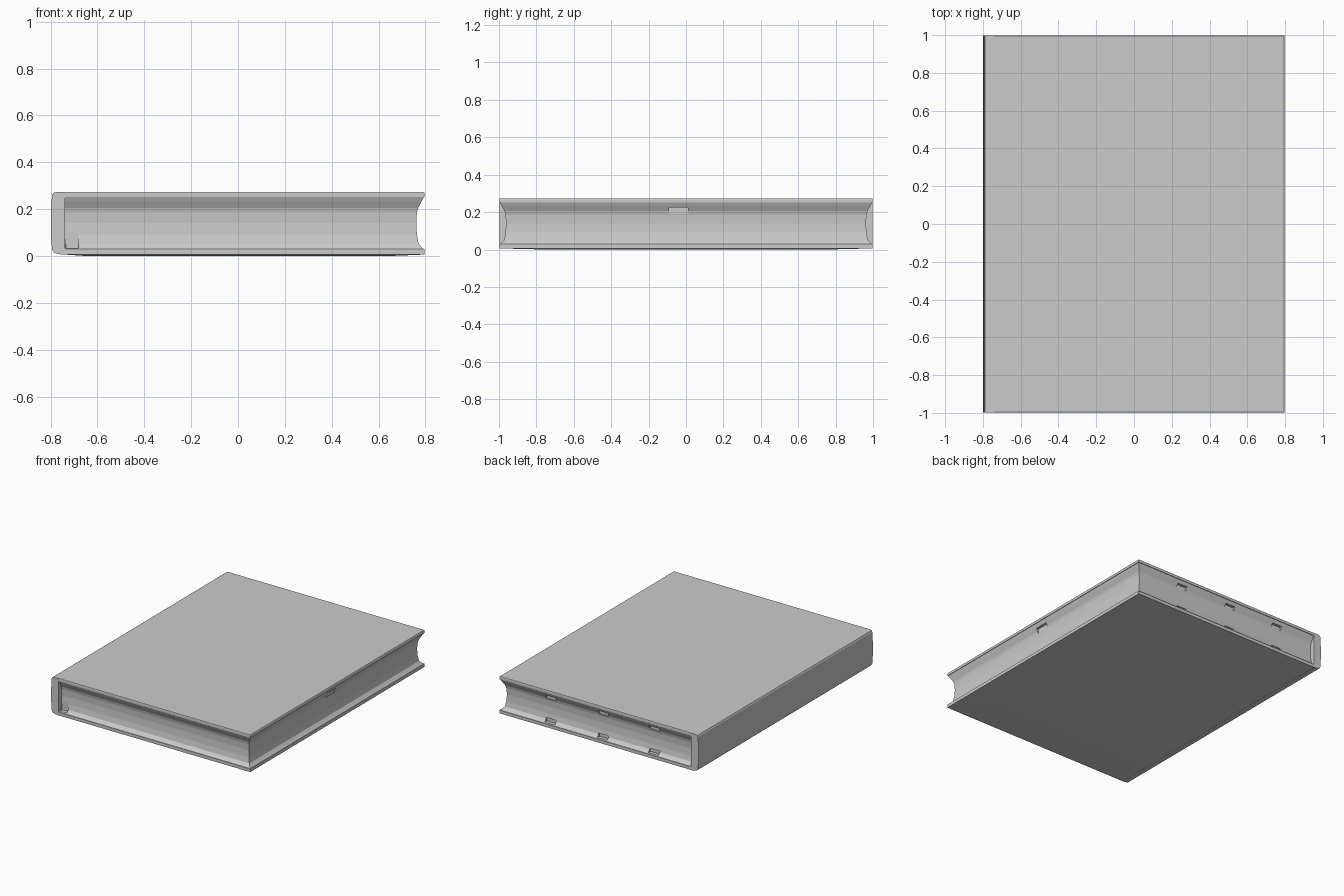
import bpy, bmesh

if "Cube" in bpy.data.objects:
    bpy.data.objects.remove(bpy.data.objects["Cube"])

X, Y = 0.797, 0.998          # half width and half length of the covers


def finish(name, bm):
    bmesh.ops.recalc_face_normals(bm, faces=bm.faces)
    me = bpy.data.meshes.new(name)
    bm.to_mesh(me)
    bm.free()
    ob = bpy.data.objects.new(name, me)
    bpy.context.collection.objects.link(ob)
    return ob


def loft(name, rings):
    """Stack of rectangles (x0, x1, y, z), closed at both ends."""
    bm = bmesh.new()
    prev = None
    for x0, x1, y, z in rings:
        ring = [bm.verts.new((x, s * y, z)) for x, s in
                ((x0, -1), (x1, -1), (x1, 1), (x0, 1))]
        if prev:
            for i in range(4):
                j = (i + 1) % 4
                bm.faces.new((prev[i], prev[j], ring[j], ring[i]))
        else:
            bm.faces.new(ring)
        prev = ring
    bm.faces.new(prev)
    return finish(name, bm)


def add_box(bm, x0, x1, y0, y1, z0, z1):
    vs = bmesh.ops.create_cube(bm, size=1)["verts"]
    for v in vs:
        v.co.x = x1 if v.co.x > 0 else x0
        v.co.y = y1 if v.co.y > 0 else y0
        v.co.z = z1 if v.co.z > 0 else z0


# Covers, the lower one very slightly bowed downwards
loft("lower_cover", [(-0.65, 0.65, 0.75, 0.0), (-0.74, X, Y, 0.006),
                     (-0.76, X, Y, 0.029)])
loft("upper_cover", [(-0.76, X, Y, 0.252), (-0.76, X, Y, 0.268),
                     (-0.76, X - 0.003, Y - 0.002, 0.273)])

# Spine: rounded profile extruded along the length
profile = [(-0.738, 0.005), (-0.765, 0.008), (-0.785, 0.014), (-0.793, 0.025),
           (-0.797, 0.06), (-0.799, 0.14), (-0.797, 0.22), (-0.794, 0.258),
           (-0.789, 0.268), (-0.778, 0.273), (-0.738, 0.273)]
bm = bmesh.new()
face = bm.faces.new([bm.verts.new((x, -Y, z)) for x, z in profile])
ext = bmesh.ops.extrude_face_region(bm, geom=[face])["geom"]
bmesh.ops.translate(bm, vec=(0, 2 * Y, 0),
                    verts=[g for g in ext if isinstance(g, bmesh.types.BMVert)])
bm.faces.new([v for v in face.verts]) if not face.is_valid else None
finish("spine", bm)

# Page block: concave edge that flares out to meet the covers
flare = [(0.029, 0.004), (0.036, 0.012), (0.052, 0.026), (0.09, 0.033),
         (0.14, 0.036), (0.185, 0.033), (0.205, 0.028), (0.235, 0.012),
         (0.252, 0.004)]
pages = loft("page_block", [(-0.755, X - d, Y - d, z) for z, d in flare])

# Small notches cut in the flared edges
bm = bmesh.new()
for x in (0.4, -0.02, -0.43):
    add_box(bm, x - 0.04, x + 0.04, 0.963, 1.05, 0.2, 0.228)
    add_box(bm, x - 0.04, x + 0.04, 0.963, 1.05, 0.034, 0.06)
add_box(bm, 0.762, 0.9, -0.09, 0.01, 0.19, 0.225)
add_box(bm, -0.735, -0.68, -1.05, -0.962, 0.034, 0.1)
cutter = finish("notch_cutter", bm)
cutter.hide_render = True
cutter.hide_viewport = True
cutter.display_type = 'WIRE'
mod = pages.modifiers.new("notches", 'BOOLEAN')
mod.operation = 'DIFFERENCE'
mod.solver = 'EXACT'
mod.object = cutter
